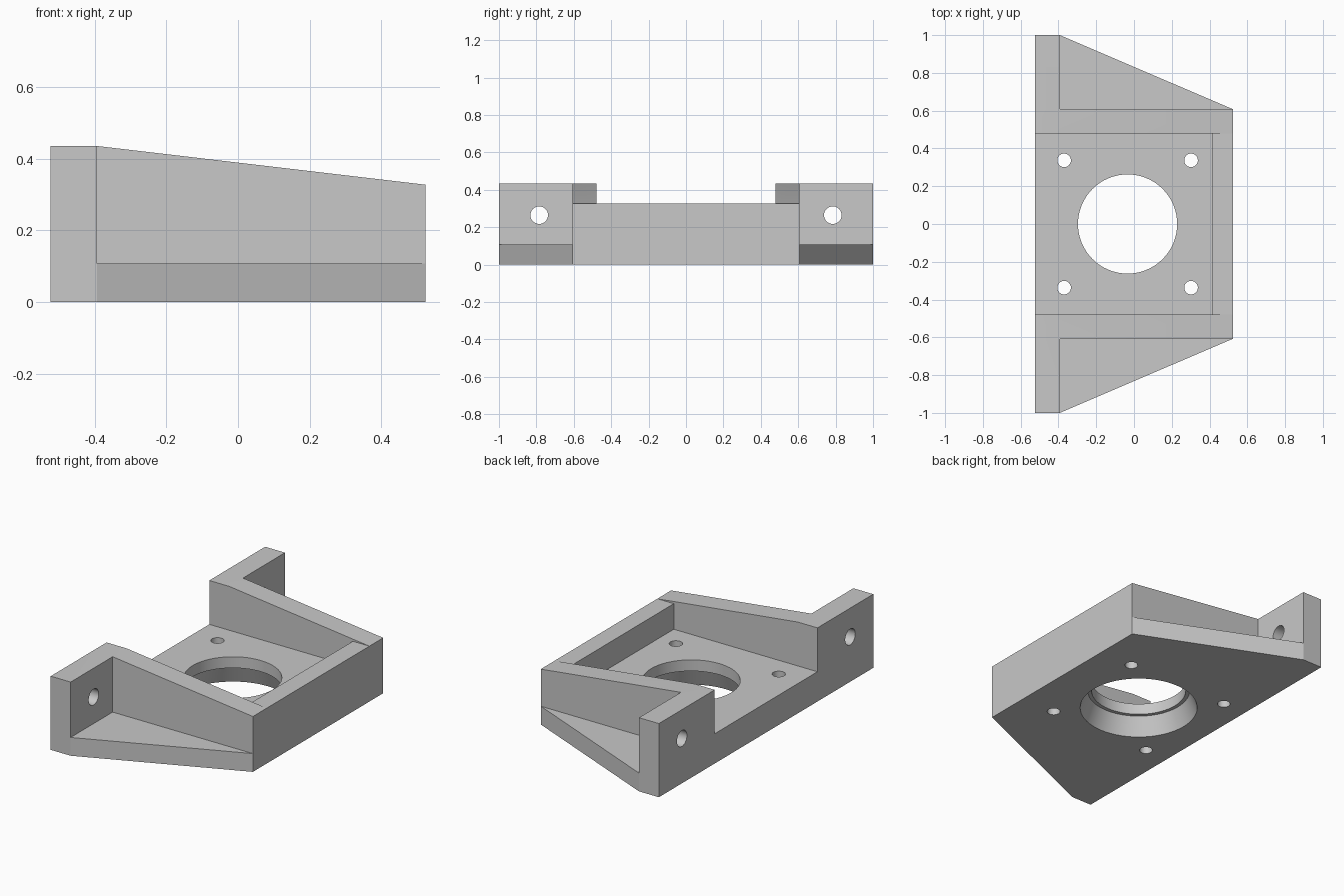
import bpy, bmesh, math
from mathutils import Vector, Matrix

cube = bpy.data.objects.get("Cube")
if cube:
    bpy.data.objects.remove(cube, do_unlink=True)

grey = bpy.data.materials.new("plain grey")
grey.use_nodes = True
grey.diffuse_color = (0.58, 0.58, 0.58, 1)
grey.node_tree.nodes["Principled BSDF"].inputs["Base Color"].default_value = (0.58, 0.58, 0.58, 1)

BACK, EAR, INNER, FRONT = -0.523, -0.393, 0.415, 0.523
WALL_IN, WALL_OUT, TIP = 0.479, 0.608, 1.0
FLOOR, BED, LOW, HIGH = 0.108, 0.176, 0.327, 0.435


def finish(name, bm):
    bmesh.ops.recalc_face_normals(bm, faces=bm.faces)
    mesh = bpy.data.meshes.new(name)
    bm.to_mesh(mesh)
    bm.free()
    mesh.materials.append(grey)
    obj = bpy.data.objects.new(name, mesh)
    bpy.context.collection.objects.link(obj)
    return obj


def prism(name, points, shift):
    """Extrude a flat outline along a vector."""
    bm = bmesh.new()
    face = bm.faces.new([bm.verts.new(p) for p in points])
    new = bmesh.ops.extrude_face_region(bm, geom=[face])["geom"]
    verts = [v for v in new if isinstance(v, bmesh.types.BMVert)]
    bmesh.ops.translate(bm, verts=verts, vec=Vector(shift))
    return finish(name, bm)


def lathe(name, profile, place, sides=64):
    """Closed turned solid from (radius, height) pairs."""
    bm = bmesh.new()
    rings = [[bm.verts.new((r * math.cos(math.tau * i / sides),
                            r * math.sin(math.tau * i / sides), z))
              for i in range(sides)] for r, z in profile]
    for a, b in zip(rings, rings[1:]):
        for i in range(sides):
            j = (i + 1) % sides
            bm.faces.new((a[i], a[j], b[j], b[i]))
    bm.faces.new(rings[0])
    bm.faces.new(rings[-1])
    bm.transform(place)
    return finish(name, bm)


def combine(target, tool, operation):
    mod = target.modifiers.new("join", "BOOLEAN")
    mod.operation, mod.solver, mod.object = operation, "EXACT", tool
    bpy.context.view_layer.objects.active = target
    bpy.ops.object.modifier_apply(modifier=mod.name)
    bpy.data.objects.remove(tool, do_unlink=True)


# Tapered floor plate
outline = [(BACK, -TIP), (EAR, -TIP), (FRONT, -WALL_OUT),
           (FRONT, WALL_OUT), (EAR, TIP), (BACK, TIP)]
bracket = prism("motor_bracket", [(x, y, 0) for x, y in outline], (0, 0, FLOOR))

# Thicker bed between the walls, and the cross wall joining the low ends
bed = [(BACK, 0), (FRONT, 0), (FRONT, LOW), (INNER, LOW), (INNER, BED), (BACK, BED)]
combine(bracket, prism("bed_and_cross_wall", [(x, -WALL_OUT, z) for x, z in bed],
                       (0, 2 * WALL_OUT, 0)), "UNION")

# Sloping side walls and mounting ears
wall = [(BACK, 0), (FRONT, 0), (FRONT, LOW), (EAR, HIGH), (BACK, HIGH)]
ear = [(BACK, 0), (EAR, 0), (EAR, HIGH), (BACK, HIGH)]
for s in (-1, 1):
    combine(bracket, prism("side_wall", [(x, s * WALL_IN, z) for x, z in wall],
                           (0, s * (WALL_OUT - WALL_IN), 0)), "UNION")
    combine(bracket, prism("ear", [(x, s * WALL_IN, z) for x, z in ear],
                           (0, s * (TIP - WALL_IN), 0)), "UNION")

# Central opening, flared and stepped underneath
opening = [(0.33, -0.01), (0.284, 0.11), (0.2625, 0.11), (0.2625, 0.25)]
combine(bracket, lathe("opening", opening, Matrix.Translation((-0.034, 0, 0))), "DIFFERENCE")

# Screw holes in the floor and the ears
for s in (-1, 1):
    for x in (-0.37, 0.302):
        combine(bracket, lathe("floor_hole", [(0.036, -0.1), (0.036, 0.25)],
                               Matrix.Translation((x, s * 0.337, 0)), 32), "DIFFERENCE")
    place = Matrix.Translation((BACK, s * 0.785, 0.265)) @ Matrix.Rotation(math.pi / 2, 4, "Y")
    combine(bracket, lathe("ear_hole", [(0.047, -0.1), (0.047, 0.3)], place, 32), "DIFFERENCE")

# Smooth the bores, keep the edges crisp
bpy.ops.object.select_all(action="DESELECT")
bracket.select_set(True)
bpy.context.view_layer.objects.active = bracket
bpy.ops.object.shade_smooth_by_angle(angle=math.radians(20))
